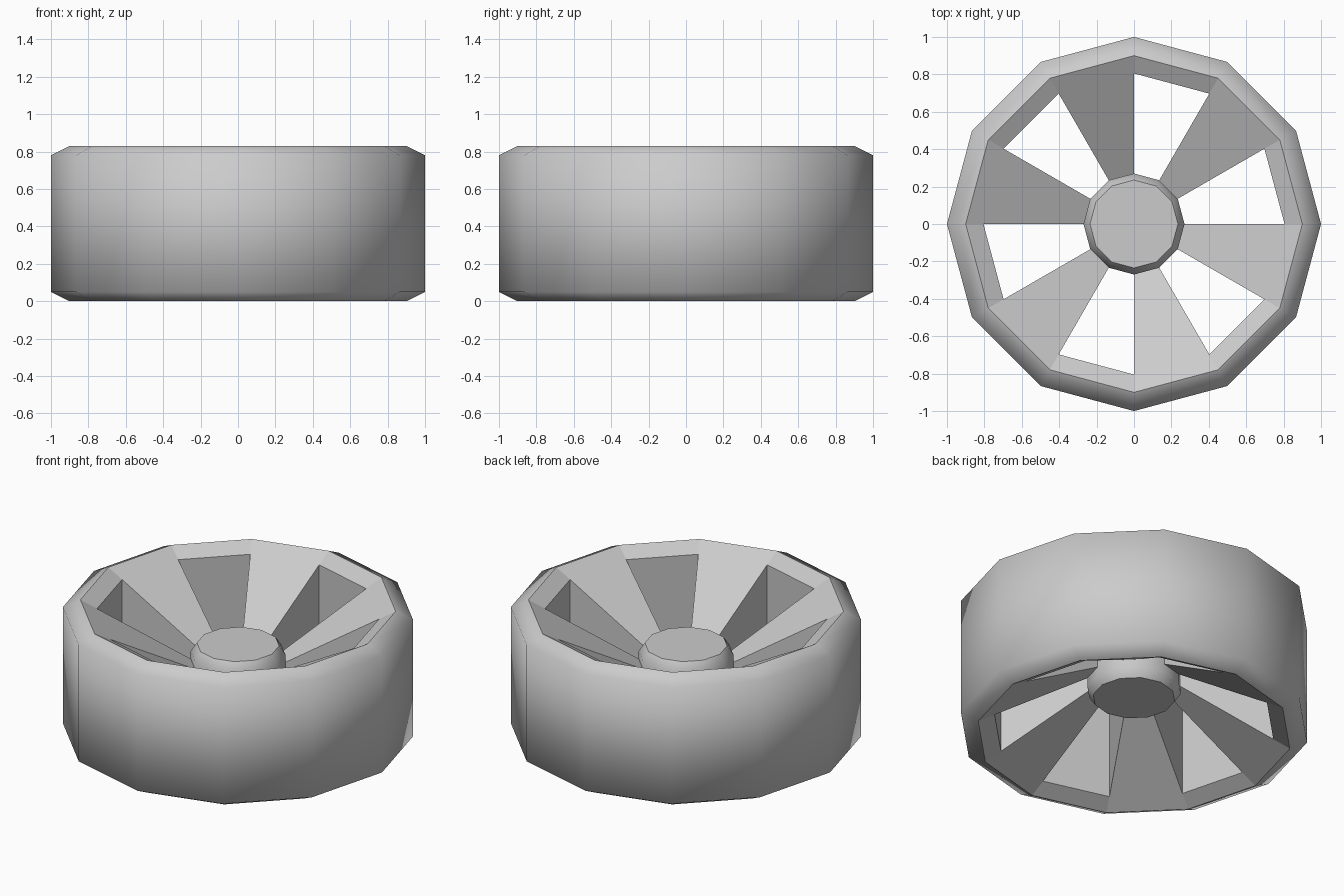
import bpy, bmesh
from math import cos, sin, pi

if "Cube" in bpy.data.objects:
    bpy.data.objects.remove(bpy.data.objects["Cube"])

N = 12        # sides of the wheel
H = 0.83      # total height; the wheel is symmetric top to bottom


def dish(r):
    """Height of the sloping dish face at radius r."""
    return H - (0.9 - r) * 0.548


def ring(bm, r, z):
    return [bm.verts.new((r * cos(2 * pi * k / N), r * sin(2 * pi * k / N), z)) for k in range(N)]


def band(bm, a, b, smooth, sectors=range(N)):
    """Bridge two rings over the chosen sectors."""
    for k in sectors:
        j = (k + 1) % N
        bm.faces.new((a[k], a[j], b[j], b[k])).smooth = smooth


def finish(bm, name):
    bmesh.ops.delete(bm, geom=[v for v in bm.verts if not v.link_faces], context='VERTS')
    bmesh.ops.recalc_face_normals(bm, faces=bm.faces[:])
    mesh = bpy.data.meshes.new(name)
    bm.to_mesh(mesh)
    bm.free()
    obj = bpy.data.objects.new(name, mesh)
    bpy.context.collection.objects.link(obj)
    return obj


# Tyre and dished spokes: solid sectors alternate with open windows
solid = range(1, N, 2)
window = range(0, N, 2)
bm = bmesh.new()
outer = [ring(bm, r, z) for r, z in ((0.9, H), (1, H - 0.05), (1, 0.05), (0.9, 0))]
for a, b in zip(outer, outer[1:]):
    band(bm, a, b, True)
rim_t, rim_b = ring(bm, 0.805, dish(0.805)), ring(bm, 0.805, H - dish(0.805))
hub_t, hub_b = ring(bm, 0.268, dish(0.268)), ring(bm, 0.268, H - dish(0.268))
band(bm, outer[0], rim_t, False)
band(bm, outer[3], rim_b, False)
band(bm, rim_t, hub_t, False, solid)
band(bm, rim_b, hub_b, False, solid)
band(bm, rim_t, rim_b, False, window)
band(bm, hub_t, hub_b, False, window)
for k in range(N):
    bm.faces.new((rim_t[k], hub_t[k], hub_b[k], rim_b[k]))
finish(bm, "wheel_rim")

# Hub with bevelled ends
bm = bmesh.new()
rings = [ring(bm, r, z) for r, z in ((0.235, 0.587), (0.27, 0.535), (0.27, H - 0.535), (0.235, H - 0.587))]
for a, b in zip(rings, rings[1:]):
    band(bm, a, b, True)
bm.faces.new(rings[0])
bm.faces.new(rings[-1])
finish(bm, "hub")
